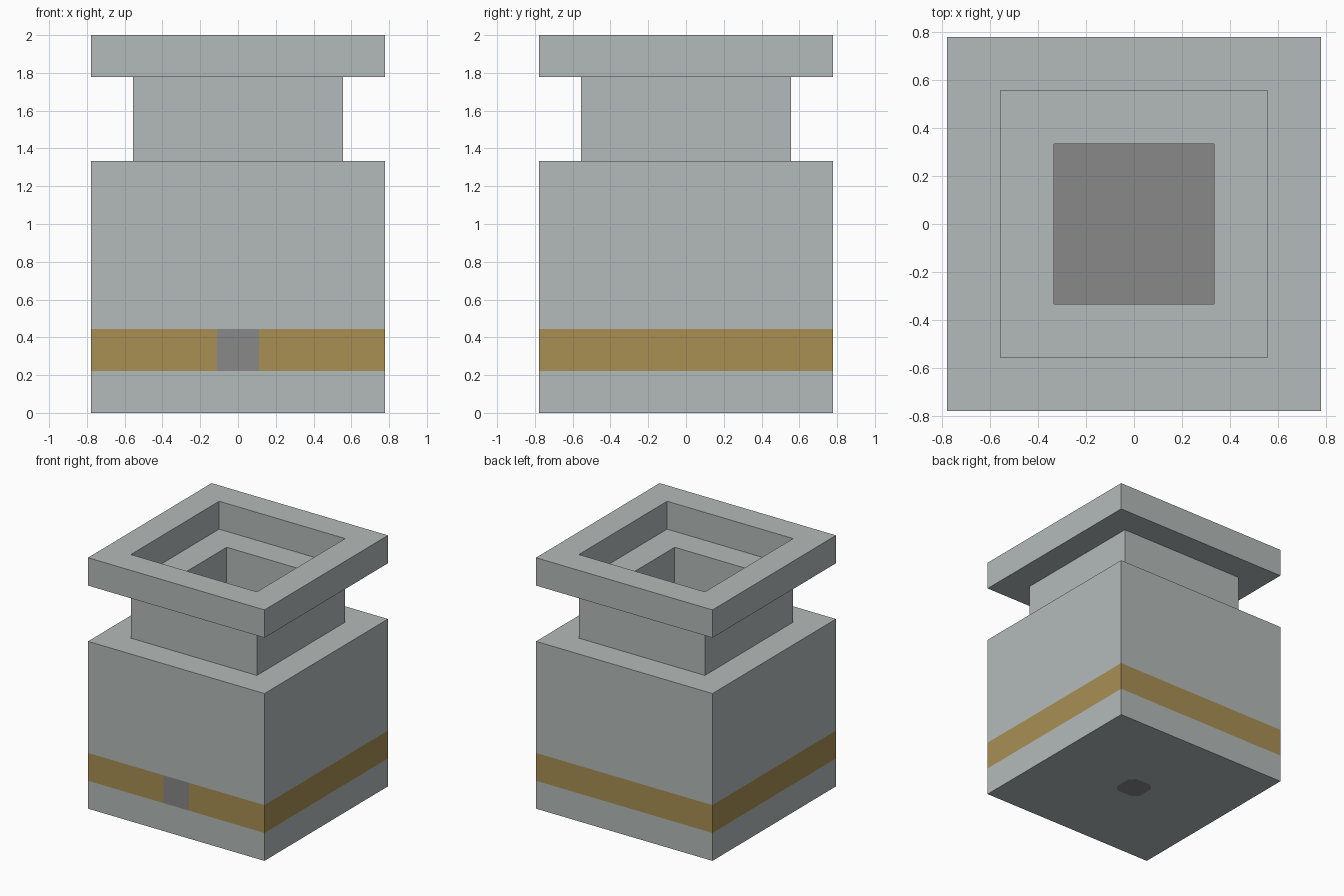
import bpy
import bmesh

cube = bpy.data.objects.get("Cube")
if cube:
    bpy.data.objects.remove(cube, do_unlink=True)

U = 2 / 9  # block unit: the jar is nine blocks tall


def material(name, rgb):
    """Flat material from 0-255 display values."""
    col = [((c / 255 + 0.055) / 1.055) ** 2.4 for c in rgb] + [1]
    m = bpy.data.materials.new(name)
    m.use_nodes = True
    m.diffuse_color = col
    m.node_tree.nodes["Principled BSDF"].inputs["Base Color"].default_value = col
    return m


STONE, GOLD, GREY = range(3)
mats = [material("pale stone", (180, 187, 186)),
        material("dull gold", (169, 143, 84)),
        material("mid grey", (136, 136, 136))]

# Half width and height in blocks: outside upward, then inside downward
profile = [(3.5, 0), (3.5, 1), (3.5, 2), (3.5, 6), (2.5, 6), (2.5, 8),
           (3.5, 8), (3.5, 9), (2.5, 9), (2.5, 8), (1.5, 8), (1.5, 6),
           (2.5, 6), (2.5, 1)]

bm = bmesh.new()
rings = [[bm.verts.new((sx * w * U, sy * w * U, z * U))
          for sx, sy in ((-1, -1), (1, -1), (1, 1), (-1, 1))]
         for w, z in profile]
front_band = None
for i, (low, high) in enumerate(zip(rings, rings[1:])):
    for k in range(4):
        j = (k + 1) % 4
        face = bm.faces.new((low[k], low[j], high[j], high[k]))
        if i == 1:
            face.material_index = GOLD
            if k == 0:
                front_band = face

# Base underside and cavity floor
base = bm.faces.new(rings[0][::-1])
floor = bm.faces.new(rings[-1])
floor.material_index = GREY
bm.normal_update()

# Clasp: the middle block of the front band
pieces = [front_band]
for x in (-U / 2, U / 2):
    geom = set(pieces)
    for f in pieces:
        geom.update(f.edges, f.verts)
    cut = bmesh.ops.bisect_plane(bm, geom=list(geom), plane_co=(x, 0, 0),
                                 plane_no=(1, 0, 0))
    pieces = [g for g in cut["geom"] if isinstance(g, bmesh.types.BMFace)]
for f in pieces:
    if abs(f.calc_center_median().x) < U / 2:
        f.material_index = GREY

# Base mark: inset square with clipped corners
bmesh.ops.inset_region(bm, faces=[base], thickness=3 * U, use_even_offset=True)
bmesh.ops.bevel(bm, geom=list(base.verts), offset=0.2 * U, segments=1,
                affect='VERTICES')
bm.normal_update()
for f in bm.faces:
    c = f.calc_center_median()
    if f.normal.z < -0.9 and c.z < 0.01 and c.xy.length < 0.01:
        f.material_index = GREY

mesh = bpy.data.meshes.new("jar")
bm.to_mesh(mesh)
bm.free()
for m in mats:
    mesh.materials.append(m)
jar = bpy.data.objects.new("jar", mesh)
bpy.context.collection.objects.link(jar)
